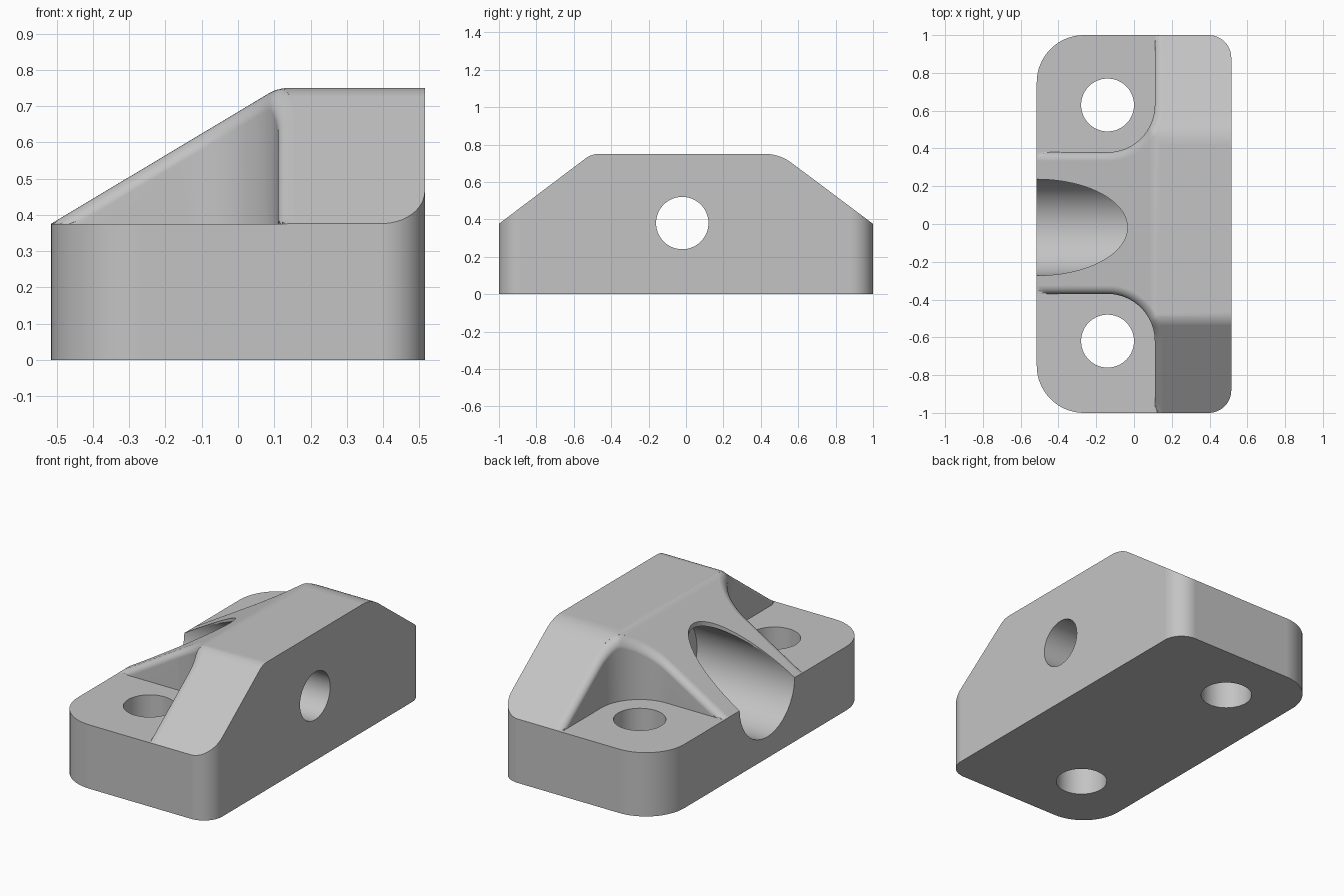
import bpy, bmesh, math
from mathutils import Vector, Matrix

if "Cube" in bpy.data.objects:
    bpy.data.objects.remove(bpy.data.objects["Cube"])

FLOOR = 0.375   # height of the mounting ears
TOP = 0.75      # height of the block
EDGE = 0.045    # rounding of the rib edges


def rounded(corners, steps=12):
    """Closed 2D outline; each corner is (u, v, tangent length)."""
    out = []
    for i, (u, v, t) in enumerate(corners):
        p = Vector((u, v))
        if t == 0:
            out.append(p)
            continue
        a = (Vector(corners[i - 1][:2]) - p).normalized()
        b = (Vector(corners[(i + 1) % len(corners)][:2]) - p).normalized()
        half = a.angle(b) / 2
        c = p + (a + b).normalized() * (t / math.cos(half))
        s, e = p + a * t - c, p + b * t - c
        w = s.angle(e)
        for k in range(steps + 1):
            f = k / steps
            out.append(c + (s * math.sin((1 - f) * w) + e * math.sin(f * w)) / math.sin(w))
    return out


def loft(name, rings):
    """Solid through rings of equal point count, capped at both ends."""
    bm = bmesh.new()
    loops = [[bm.verts.new(p) for p in ring] for ring in rings]
    n = len(loops[0])
    sides = []
    for lo, hi in zip(loops, loops[1:]):
        for i in range(n):
            j = (i + 1) % n
            sides.append(bm.faces.new((lo[i], lo[j], hi[j], hi[i])))
    bm.faces.new(loops[0])
    bm.faces.new(loops[-1])
    if len(rings) > 2:
        bmesh.ops.triangulate(bm, faces=sides)
    bmesh.ops.recalc_face_normals(bm, faces=bm.faces)
    mesh = bpy.data.meshes.new(name)
    bm.to_mesh(mesh)
    bm.free()
    obj = bpy.data.objects.new(name, mesh)
    bpy.context.collection.objects.link(obj)
    return obj


def prism(name, outline, axis, lo, hi):
    """Extrude a 2D outline along x, y or z."""
    place = {"x": lambda p, d: (d, p.x, p.y),
             "y": lambda p, d: (p.x, d, p.y),
             "z": lambda p, d: (p.x, p.y, d)}[axis]
    return loft(name, [[place(p, d) for p in outline] for d in (lo, hi)])


def ellipse(u, v, ru, rv, n=72):
    return [Vector((u + ru * math.cos(math.tau * k / n), v + rv * math.sin(math.tau * k / n)))
            for k in range(n)]


def combine(target, tool, operation="DIFFERENCE"):
    mod = target.modifiers.new("cut", "BOOLEAN")
    mod.operation, mod.solver, mod.object = operation, "EXACT", tool
    bpy.context.view_layer.objects.active = target
    bpy.ops.object.modifier_apply(modifier=mod.name)
    bpy.data.objects.remove(tool)


# Block footprint with large and small rounded corners
plan = rounded([(-0.515, -1, 0.25), (0.515, -1, 0.12), (0.515, 1, 0.12), (-0.515, 1, 0.25)], 16)
block = prism("bracket_block", plan, "z", 0, 0.9)

# Trapezoid silhouette across y, sloped rib silhouette across x
y_profile = rounded([(-1.2, -0.1, 0), (-1.2, 0.225, 0), (-0.505, TOP, 0.04),
                     (0.5, TOP, 0.08), (1.2, 0.226, 0), (1.2, -0.1, 0)])
x_profile = rounded([(-0.7, -0.1, 0), (-0.7, 0.265, 0), (0.11, TOP, 0.03),
                     (0.8, TOP, 0), (0.8, -0.1, 0)])
combine(block, prism("shoulder_tool", y_profile, "x", -1, 1), "INTERSECT")
combine(block, prism("slope_tool", x_profile, "y", -1.5, 1.5), "INTERSECT")


def height(profile, u):
    for a, b in zip(profile[1:], profile[2:]):
        if a.x <= u <= b.x and b.x > a.x:
            return a.y + (b.y - a.y) * (u - a.x) / (b.x - a.x)
    return 0


# Ear pockets: straight, concave corner, straight, with a rounded upper lip
def pocket(side, cy):
    cx, r = -0.14, 0.25
    path = [(Vector((-0.7 + (cx + 0.7) * k / 24, cy - side * r)), Vector((0, -side)))
            for k in range(24)]
    for k in range(25):
        a = math.pi / 2 * k / 24
        n = Vector((math.sin(a), -side * math.cos(a)))
        path.append((Vector((cx, cy)) + n * r, n))
    end = side * 1.19
    path += [(Vector((cx + r, cy + (end - cy) * k / 24)), Vector((1, 0))) for k in range(1, 25)]

    def ring(d, level):
        pts = [p + n * d for p, n in path] + [Vector((-0.7, end))]
        return [(p.x, p.y, level(p)) for p in pts]

    rings = [ring(0, lambda p: FLOOR)]
    for k in range(9):
        a = math.pi / 2 * k / 8
        drop = EDGE * (1 - math.sin(a))
        rings.append(ring(EDGE * (1 - math.cos(a)), lambda p: max(
            FLOOR + 0.0001 * (k + 1),
            min(height(x_profile, p.x), height(y_profile, p.y)) - drop)))
    rings.append(ring(EDGE, lambda p: 1))
    return loft("pocket_tool", rings)


for side, cy in ((1, 0.63), (-1, -0.62)):
    combine(block, pocket(side, cy))
    # Vertical bolt hole through the ear
    combine(block, prism("bolt_tool", ellipse(-0.14, cy, 0.14, 0.14), "z", -0.2, 1))

# Horizontal bore, its blunt upper lip and the narrower through hole
combine(block, prism("bore_tool", ellipse(-0.018, 0.38, 0.255, 0.255, 96), "x", -0.8, 0.12))
combine(block, prism("lip_tool", ellipse(-0.515, -0.018, 0.48, 0.255, 96), "z", 0.385, 1))
combine(block, prism("through_tool", ellipse(-0.02, 0.38, 0.14, 0.14), "x", 0, 0.8))

# Single grey finish
grey = bpy.data.materials.new("plain_grey")
grey.use_nodes = True
colour = (0.55, 0.55, 0.55, 1)
grey.diffuse_color = colour
grey.node_tree.nodes["Principled BSDF"].inputs["Base Color"].default_value = colour
block.data.materials.clear()
block.data.materials.append(grey)

# Smooth rounds, crisp edges
for o in bpy.context.selected_objects:
    o.select_set(False)
block.select_set(True)
bpy.context.view_layer.objects.active = block
bpy.ops.object.shade_smooth_by_angle(angle=math.radians(30))
weighted = block.modifiers.new("even_shading", "WEIGHTED_NORMAL")
weighted.keep_sharp = True
